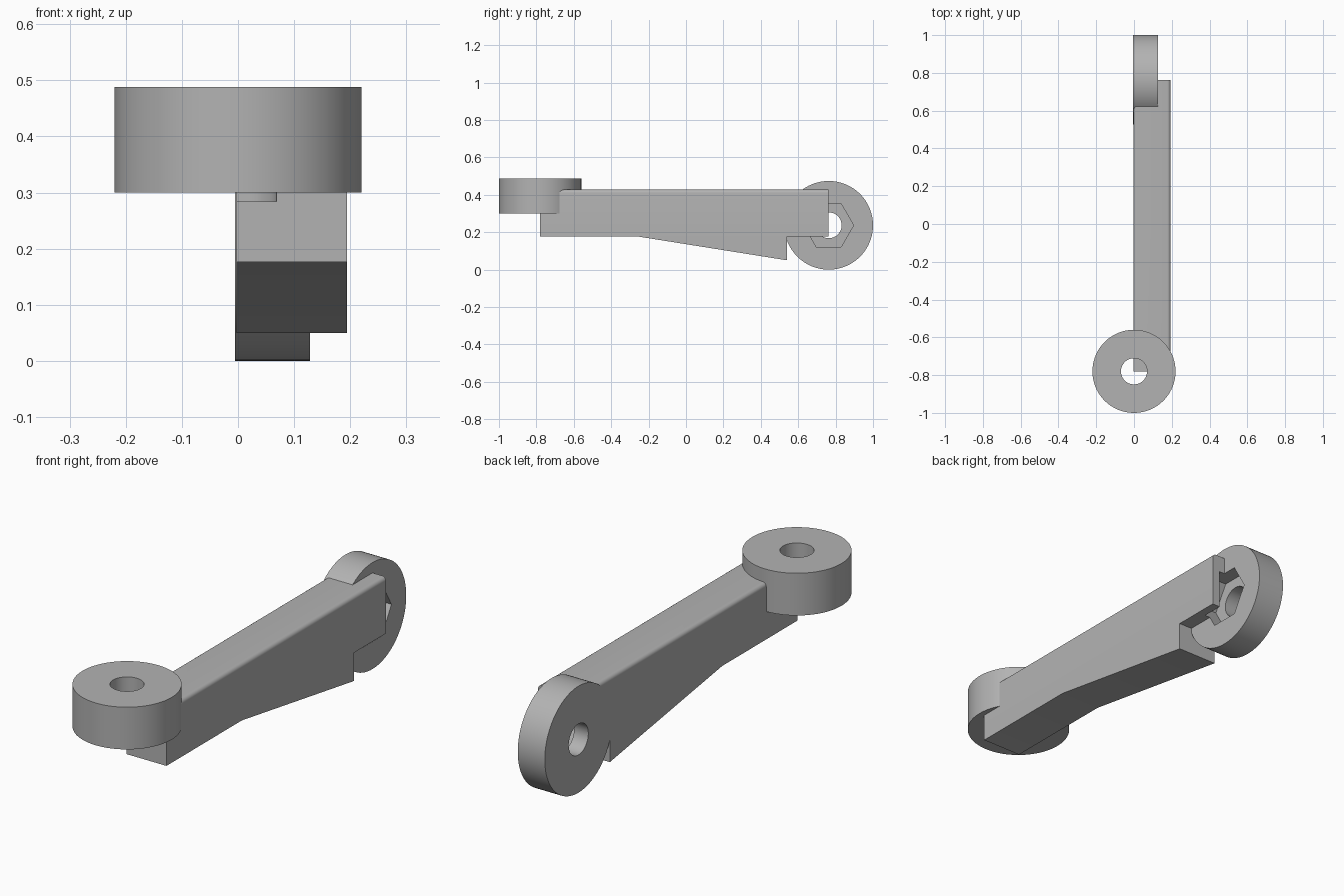
import bpy
import bmesh
from math import pi, radians
from mathutils import Matrix

if "Cube" in bpy.data.objects:
    bpy.data.objects.remove(bpy.data.objects["Cube"])

grey = bpy.data.materials.new("plain grey")
grey.use_nodes = True
grey.diffuse_color = (0.45, 0.45, 0.45, 1)
grey.node_tree.nodes["Principled BSDF"].inputs["Base Color"].default_value = grey.diffuse_color


def finish(name, bm):
    bmesh.ops.recalc_face_normals(bm, faces=bm.faces[:])
    mesh = bpy.data.meshes.new(name)
    bm.to_mesh(mesh)
    bm.free()
    mesh.materials.append(grey)
    ob = bpy.data.objects.new(name, mesh)
    bpy.context.collection.objects.link(ob)
    return ob


def cylinder(name, radius, low, high, centre, axis, sides=96):
    """Solid cylinder from low to high along x or z; centre is (y, z) or (x, y)."""
    bm = bmesh.new()
    bmesh.ops.create_cone(bm, cap_ends=True, segments=sides, radius1=radius,
                          radius2=radius, depth=high - low)
    mid = (low + high) / 2
    if axis == "x":
        move = Matrix.Translation((mid, *centre)) @ Matrix.Rotation(pi / 2, 4, "Y")
    else:
        move = Matrix.Translation((*centre, mid))
    bm.transform(move)
    return finish(name, bm)


def activate(ob):
    bpy.ops.object.select_all(action="DESELECT")
    ob.select_set(True)
    bpy.context.view_layer.objects.active = ob


def cut(ob, cutters):
    activate(ob)
    for cutter in cutters:
        mod = ob.modifiers.new("cut", "BOOLEAN")
        mod.operation = "DIFFERENCE"
        mod.solver = "EXACT"
        mod.object = cutter
        bpy.ops.object.modifier_apply(modifier=mod.name)


WHEEL = (0.763, 0.237)
RING = (0.0, -0.78)

# Arm: side profile extruded across x, with rounded top edges
profile = [(-0.78, 0.176), (-0.25, 0.176), (0.54, 0.05), (0.54, 0.176),
           (0.763, 0.176), (0.763, 0.428), (-0.78, 0.428)]
bm = bmesh.new()
face = bm.faces.new([bm.verts.new((-0.003, y, z)) for y, z in profile])
side = bmesh.ops.extrude_face_region(bm, geom=[face])["geom"]
bmesh.ops.translate(bm, vec=(0.197, 0, 0),
                    verts=[v for v in side if isinstance(v, bmesh.types.BMVert)])
top_edges = [e for e in bm.edges
             if all(v.co.z > 0.42 for v in e.verts) and e.calc_length() > 1]
bmesh.ops.bevel(bm, geom=top_edges, offset=0.018, segments=6, profile=0.5,
                affect="EDGES")
arm = finish("arm", bm)

# Upright disc at the back and flat ring at the front
disc = cylinder("upright_disc", 0.237, -0.005, 0.128, WHEEL, "x")
ring = cylinder("flat_ring", 0.22, 0.30, 0.488, RING, "z")

# Cutters: round bores and the hexagonal nut pocket
ring_bore = cylinder("ring_bore_cutter", 0.069, 0.284, 0.6, RING, "z", 64)
disc_bore = cylinder("disc_bore_cutter", 0.069, -0.1, 0.1, WHEEL, "x", 64)
pocket = cylinder("nut_pocket_cutter", 0.133, 0.065, 0.155, WHEEL, "x", 6)
cutters = (ring_bore, disc_bore, pocket)

cut(arm, cutters)
cut(disc, (disc_bore, pocket))
cut(ring, (ring_bore,))
for cutter in cutters:
    bpy.data.objects.remove(cutter)

for ob in (arm, disc, ring):
    activate(ob)
    bpy.ops.object.shade_smooth_by_angle(angle=radians(30))
